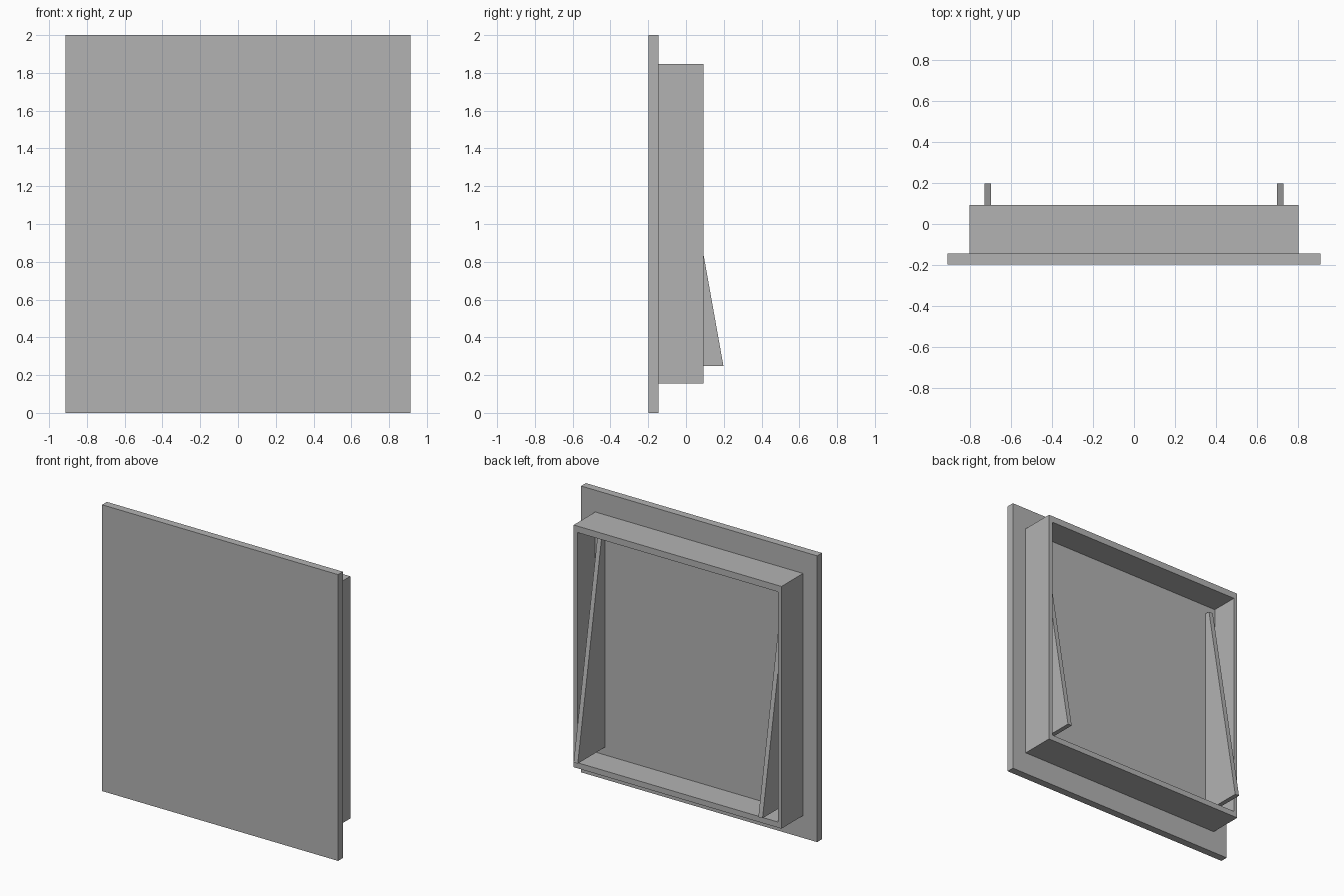
import bpy, bmesh

if "Cube" in bpy.data.objects:
    bpy.data.objects.remove(bpy.data.objects["Cube"])

# Darker grey shared by every part
grey = bpy.data.materials.new("dark_grey")
grey.diffuse_color = (0.45, 0.45, 0.45, 1)
grey.use_nodes = True
grey.node_tree.nodes["Principled BSDF"].inputs["Base Color"].default_value = grey.diffuse_color


def finish(bm, name):
    """Turn a bmesh into a named, coloured object."""
    bmesh.ops.recalc_face_normals(bm, faces=bm.faces)
    mesh = bpy.data.meshes.new(name)
    bm.to_mesh(mesh)
    bm.free()
    mesh.materials.append(grey)
    obj = bpy.data.objects.new(name, mesh)
    bpy.context.collection.objects.link(obj)
    return obj


def prism(name, points, axis, start, end):
    """Extrude a closed 2D profile along x or y."""
    bm = bmesh.new()
    place = (lambda a, b: (start, a, b)) if axis == "x" else (lambda a, b: (a, start, b))
    face = bm.faces.new([bm.verts.new(place(a, b)) for a, b in points])
    out = bmesh.ops.extrude_face_region(bm, geom=[face])
    moved = [v for v in out["geom"] if isinstance(v, bmesh.types.BMVert)]
    step = end - start
    bmesh.ops.translate(bm, verts=moved, vec=(step, 0, 0) if axis == "x" else (0, step, 0))
    return finish(bm, name)


def rect(w, z0, z1):
    return [(-w, z0), (w, z0), (w, z1), (-w, z1)]


def ring_frame(name, outer, inner, y0, y1):
    """Rectangular tube between two outlines."""
    bm = bmesh.new()
    loops = [[bm.verts.new((x, y, z)) for x, z in pts]
             for pts, y in ((outer, y0), (outer, y1), (inner, y1), (inner, y0))]
    for k in range(4):
        a, b = loops[k], loops[(k + 1) % 4]
        for i in range(4):
            j = (i + 1) % 4
            bm.faces.new((a[i], a[j], b[j], b[i]))
    return finish(bm, name)


# Flat front plate
prism("front_plate", rect(0.912, 0.0, 2.0), "y", -0.198, -0.145)

# Open housing frame behind the plate
ring_frame("housing_frame", rect(0.803, 0.156, 1.848), rect(0.775, 0.195, 1.803), -0.145, 0.093)

# Raised backing panel that closes the frame
prism("backing_panel", rect(0.775, 0.195, 1.803), "y", -0.145, -0.102)

# Pair of tapered support fins standing on the panel
fin = [(-0.102, 0.249), (0.198, 0.249), (-0.069, 1.745), (-0.102, 1.745)]
for side, label in ((1, "right"), (-1, "left")):
    prism(label + "_support_fin", fin, "x", side * 0.698, side * 0.73)
